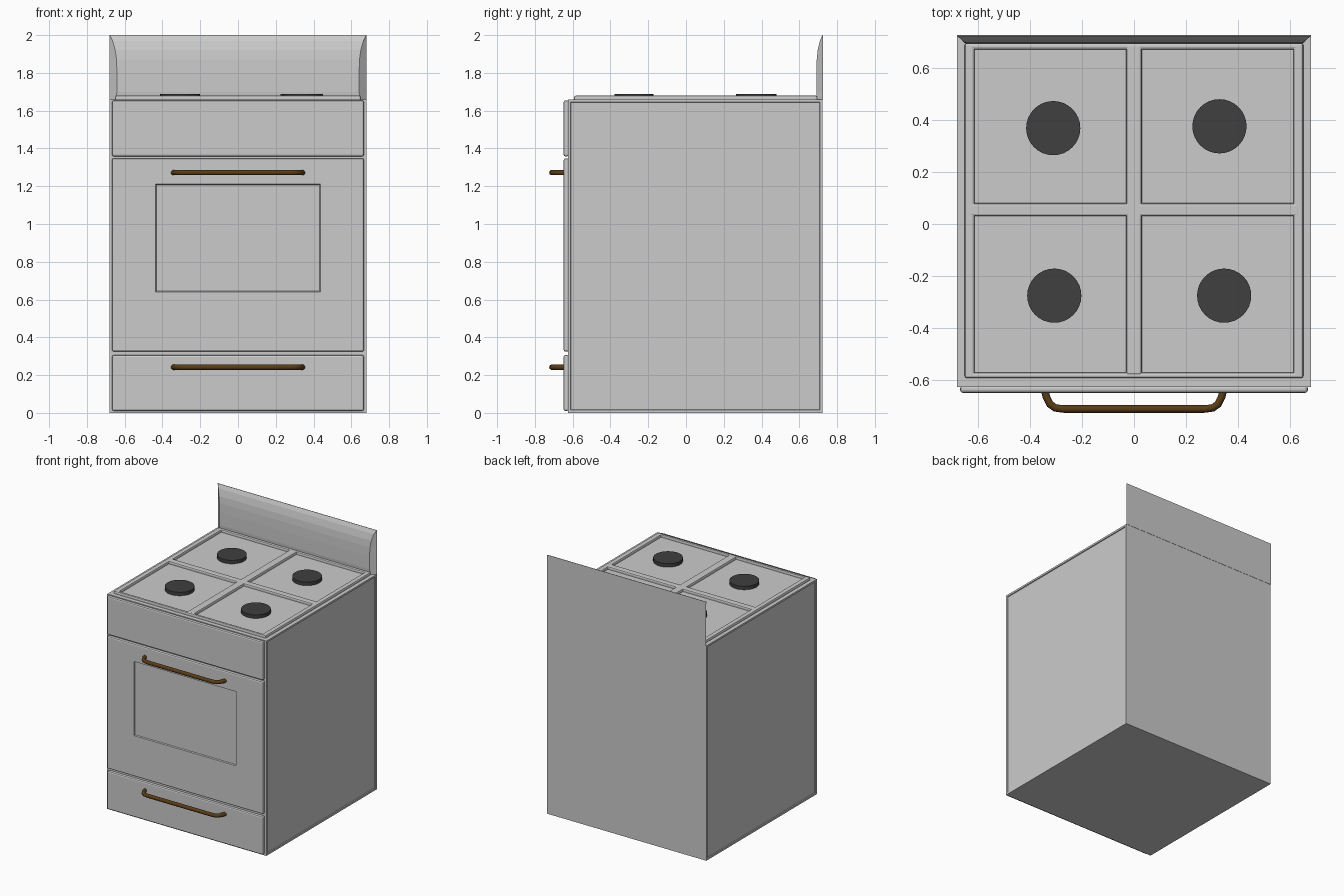
import bpy, bmesh
from mathutils import Vector

if "Cube" in bpy.data.objects:
    bpy.data.objects.remove(bpy.data.objects["Cube"])


def material(name, rgb):
    m = bpy.data.materials.new(name)
    m.diffuse_color = (*rgb, 1)
    m.use_nodes = True
    m.node_tree.nodes["Principled BSDF"].inputs["Base Color"].default_value = m.diffuse_color
    return m


brown = material("brown_metal", (0.10, 0.045, 0.008))
dark = material("dark_iron", (0.05, 0.05, 0.05))


def finish(name, bm, mat=None):
    bmesh.ops.recalc_face_normals(bm, faces=bm.faces)
    mesh = bpy.data.meshes.new(name)
    bm.to_mesh(mesh)
    bm.free()
    obj = bpy.data.objects.new(name, mesh)
    bpy.context.collection.objects.link(obj)
    if mat:
        mesh.materials.append(mat)
    return obj


def box_bm(lo, hi, bevel=0, segments=2):
    bm = bmesh.new()
    bmesh.ops.create_cube(bm, size=1)
    lo, hi = Vector(lo), Vector(hi)
    for v in bm.verts:
        v.co = (lo + hi) / 2 + v.co * (hi - lo)
    if bevel:
        bmesh.ops.bevel(bm, geom=bm.edges[:], offset=bevel, segments=segments,
                        profile=0.5, affect='EDGES')
    bm.normal_update()
    return bm


# Cabinet with shallow inset side panels
bm = box_bm((-0.68, -0.625, 0), (0.68, 0.723, 1.66))
sides = [f for f in bm.faces if abs(f.normal.x) > 0.9]
bmesh.ops.inset_individual(bm, faces=sides, thickness=0.02, depth=0)
bmesh.ops.inset_individual(bm, faces=sides, thickness=0.004, depth=-0.006)
finish("cabinet", bm)

# Backsplash: full width at the back, curving out to a narrower front
rows = [(1.66, 0.694, 0.648), (1.70, 0.690, 0.641), (1.80, 0.690, 0.641),
        (1.87, 0.692, 0.643), (1.92, 0.697, 0.650), (1.97, 0.709, 0.664),
        (2.0, 0.722, 0.679)]
bm = bmesh.new()
rings = [[bm.verts.new(p) for p in ((-w, y, z), (w, y, z), (0.68, 0.725, z),
                                    (-0.68, 0.725, z))] for z, y, w in rows]
for a, b in zip(rings, rings[1:]):
    for i in range(4):
        j = (i + 1) % 4
        bm.faces.new((a[i], a[j], b[j], b[i]))
bm.faces.new(rings[0])
bm.faces.new(rings[-1])
finish("backsplash", bm)

# Front control panel and bottom drawer
for name, z0, z1 in (("control_panel", 1.358, 1.655), ("drawer_front", 0.01, 0.306)):
    finish(name, box_bm((-0.667, -0.648, z0), (0.667, -0.62, z1), 0.01))

# Oven door with a recessed window
bm = box_bm((-0.667, -0.648, 0.324), (0.667, -0.62, 1.348), 0.01)
front = max((f for f in bm.faces if f.normal.y < -0.99), key=lambda f: f.calc_area())
bmesh.ops.inset_individual(bm, faces=[front], thickness=0.1, depth=0)
for v in front.verts:
    v.co.x = 0.436 if v.co.x > 0 else -0.436
    v.co.z = 1.212 if v.co.z > 0.84 else 0.64
bmesh.ops.inset_individual(bm, faces=[front], thickness=0.006, depth=-0.008)
finish("oven_door", bm)

# Cooktop rim and cross dividers
bars = {
    "rim_left": ((-0.65, -0.592, 1.65), (-0.612, 0.695, 1.68)),
    "rim_right": ((0.612, -0.592, 1.65), (0.65, 0.695, 1.68)),
    "rim_front": ((-0.65, -0.592, 1.65), (0.65, -0.57, 1.68)),
    "rim_back": ((-0.65, 0.67, 1.65), (0.65, 0.695, 1.68)),
    "divider_long": ((-0.03, -0.58, 1.65), (0.03, 0.688, 1.681)),
    "divider_cross": ((-0.635, 0.03, 1.65), (0.635, 0.08, 1.681)),
}
for name, (lo, hi) in bars.items():
    finish(name, box_bm(lo, hi, 0.009))

# Four burners
for n, (x, y) in enumerate(((-0.31, 0.368), (0.328, 0.375),
                            (-0.306, -0.275), (0.346, -0.275))):
    bpy.ops.mesh.primitive_cylinder_add(vertices=32, radius=0.104, depth=0.03,
                                        location=(x, y, 1.672))
    burner = bpy.context.object
    burner.name = f"burner_{n + 1}"
    burner.data.materials.append(dark)
    bpy.ops.object.shade_smooth_by_angle()

# Bar handles: bent round rods
half = [(0.344, -0.635), (0.336, -0.665), (0.322, -0.692), (0.302, -0.706), (0.27, -0.710)]
path = [(-x, y) for x, y in half] + half[::-1]
for name, z in (("door_handle", 1.272), ("drawer_handle", 0.242)):
    curve = bpy.data.curves.new(name, 'CURVE')
    curve.dimensions = '3D'
    curve.bevel_depth = 0.0145
    curve.bevel_resolution = 3
    curve.use_fill_caps = True
    spline = curve.splines.new('POLY')
    spline.points.add(len(path) - 1)
    for p, (x, y) in zip(spline.points, path):
        p.co = (x, y, z, 1)
    spline.use_smooth = True
    curve.materials.append(brown)
    bpy.context.collection.objects.link(bpy.data.objects.new(name, curve))
